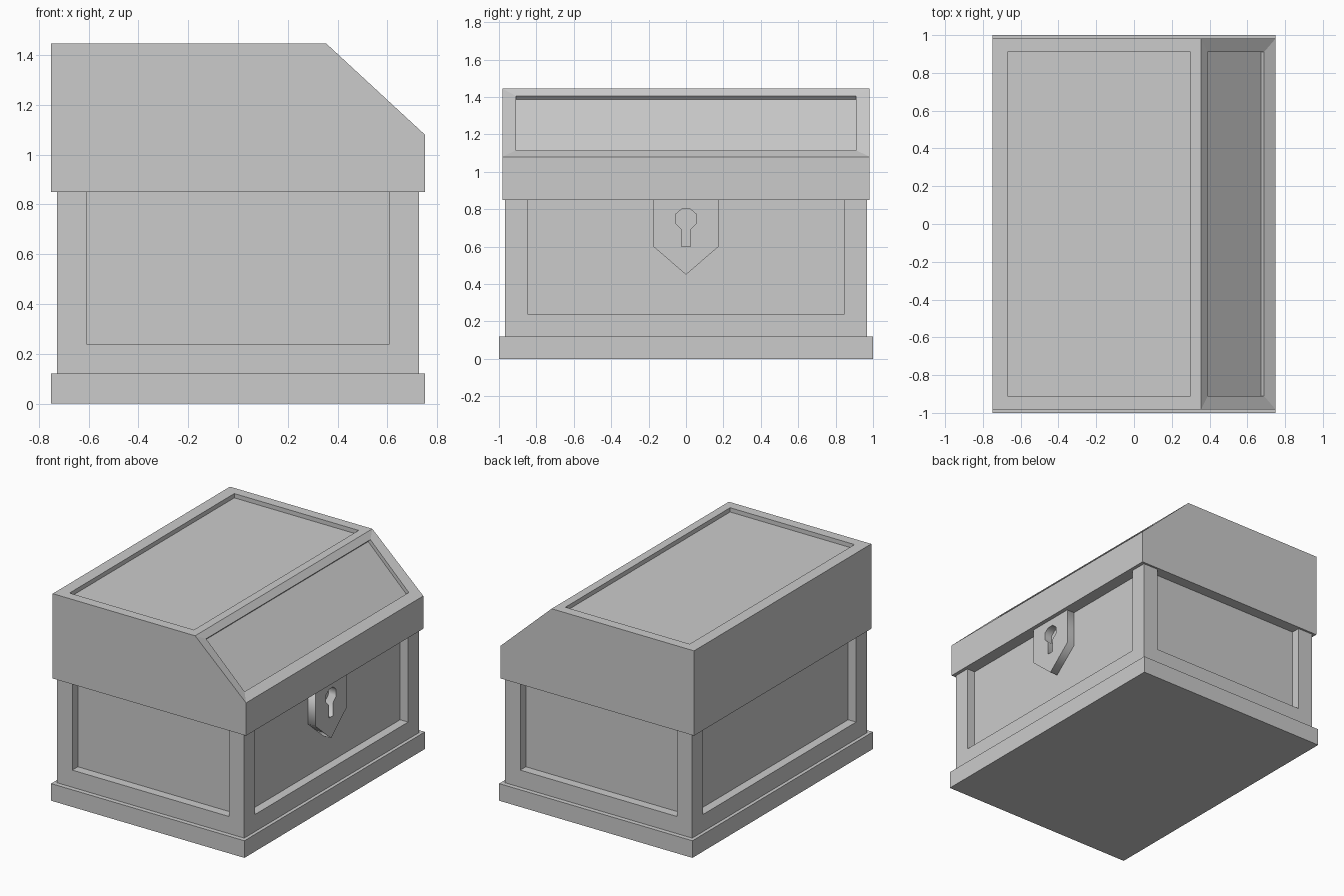
import bpy, bmesh, math
from mathutils import Vector

if "Cube" in bpy.data.objects:
    bpy.data.objects.remove(bpy.data.objects["Cube"])


def finish(bm, name):
    bmesh.ops.recalc_face_normals(bm, faces=bm.faces)
    mesh = bpy.data.meshes.new(name)
    bm.to_mesh(mesh)
    bm.free()
    obj = bpy.data.objects.new(name, mesh)
    bpy.context.collection.objects.link(obj)
    return obj


def prism(bm, points, offset):
    """Extrude a closed outline of 3D points along an offset."""
    face = bm.faces.new([bm.verts.new(p) for p in points])
    ext = bmesh.ops.extrude_face_region(bm, geom=[face], use_keep_orig=True)
    verts = [g for g in ext["geom"] if isinstance(g, bmesh.types.BMVert)]
    bmesh.ops.translate(bm, vec=offset, verts=verts)
    bmesh.ops.recalc_face_normals(bm, faces=bm.faces)


def rect(x, y, z):
    return [(-x, -y, z), (x, -y, z), (x, y, z), (-x, y, z)]


def recess(bm, face, rim_points, depth):
    """Replace a quad by a frame and a sunken panel inside it."""
    n = face.normal.copy()
    outer = list(face.verts)
    rim_co = [min((Vector(p) for p in rim_points), key=lambda p: (p - v.co).length)
              for v in outer]
    bm.faces.remove(face)
    rim = [bm.verts.new(p) for p in rim_co]
    floor = [bm.verts.new(p - n * depth) for p in rim_co]
    for a, b in ((outer, rim), (rim, floor)):
        for i in range(4):
            j = (i + 1) % 4
            bm.faces.new((a[i], a[j], b[j], b[i]))
    bm.faces.new(floor)


# Plinth
bm = bmesh.new()
prism(bm, rect(0.75, 1.0, 0), (0, 0, 0.12))
finish(bm, "base_plinth")

# Lower rail of the body
X, Y = 0.726, 0.968
bm = bmesh.new()
prism(bm, rect(X, Y, 0.12), (0, 0, 0.12))
finish(bm, "body_lower_rail")

# Body with corner posts and recessed panels, one outline turned round four corners
a, b, d = 0.608, 0.848, 0.062
corner = [(X - d, b), (X, b), (X, Y), (a, Y), (a, Y - d)]
outline = []
for sx, sy in ((1, 1), (-1, 1), (-1, -1), (1, -1)):
    pts = corner if sx * sy > 0 else corner[::-1]
    outline += [(sx * x, sy * y, 0.24) for x, y in pts]
bm = bmesh.new()
prism(bm, outline, (0, 0, 0.61))
finish(bm, "body_panels")

# Lid with a sloped front and two recessed panels
L = 0.982
profile = [(-0.75, 0.85), (0.75, 0.85), (0.75, 1.08), (0.355, 1.445), (-0.75, 1.445)]
bm = bmesh.new()
prism(bm, [(x, -L, z) for x, z in profile], (0, 2 * L, 0))
bm.normal_update()
top = max(bm.faces, key=lambda f: f.normal.z)
slope = next(f for f in bm.faces if f.normal.x > 0.3 and f.normal.z > 0.3)
recess(bm, top, [(x, y, 1.445) for x in (-0.668, 0.297) for y in (-0.913, 0.913)], 0.03)
recess(bm, slope, [(x, y, z) for x, z in ((0.39, 1.406), (0.688, 1.115))
                   for y in (-0.91, 0.91)], 0.025)
finish(bm, "lid")

# Lock plate with keyhole
plate = [(-0.174, 0.85), (-0.174, 0.60), (0, 0.45), (0.174, 0.60), (0.174, 0.85)]
half = [(0.024, 0.60), (0.024, 0.692), (0.057, 0.725), (0.057, 0.772), (0.024, 0.80)]
keyhole = half + [(-y, z) for y, z in reversed(half)]
curve = bpy.data.curves.new("lock_plate", "CURVE")
curve.dimensions = "2D"
curve.fill_mode = "BOTH"
curve.extrude = 0.029
for pts in (plate, keyhole):
    spline = curve.splines.new("POLY")
    spline.points.add(len(pts) - 1)
    for p, (y, z) in zip(spline.points, pts):
        p.co = (y, z, 0, 1)
    spline.use_cyclic_u = True
lock = bpy.data.objects.new("lock_plate", curve)
bpy.context.collection.objects.link(lock)
lock.rotation_euler = (math.pi / 2, 0, math.pi / 2)
lock.location.x = 0.693
bpy.context.view_layer.objects.active = lock
lock.select_set(True)
bpy.ops.object.convert(target="MESH")
